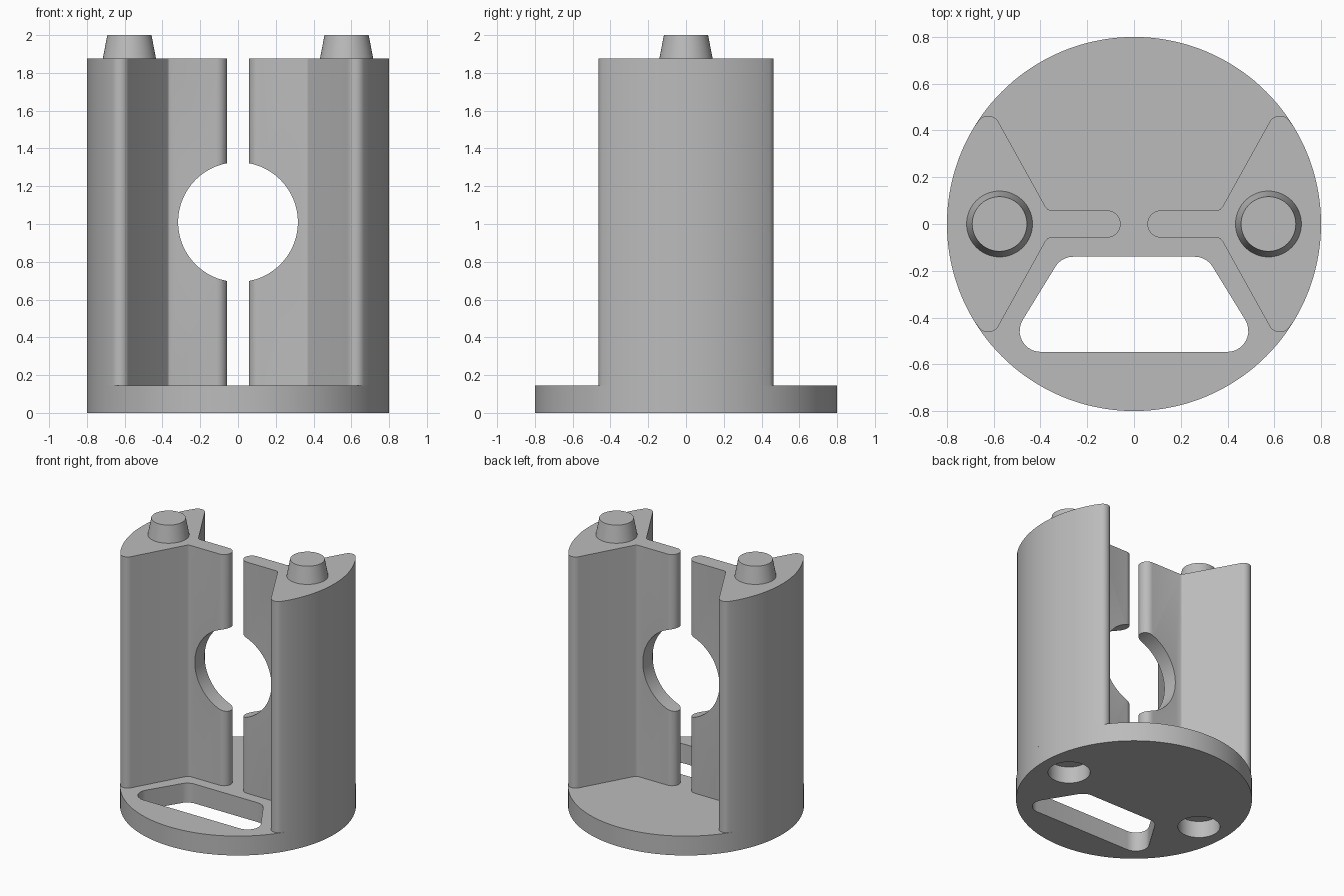
import bpy
import bmesh
import math
from mathutils import Vector

cube = bpy.data.objects.get("Cube")
if cube:
    bpy.data.objects.remove(cube, do_unlink=True)

RADIUS, FLOOR, TOP, PEG_X = 0.8, 0.145, 1.875, 0.575

grey = bpy.data.materials.new("plain_grey")
grey.use_nodes = True
colour = (0.5, 0.5, 0.5, 1)
grey.diffuse_color = colour
grey.node_tree.nodes["Principled BSDF"].inputs["Base Color"].default_value = colour


def arc(cx, cy, r, start, end, n):
    """Points along an arc, angles in degrees."""
    angles = [math.radians(start + (end - start) * i / n) for i in range(n + 1)]
    return [(cx + r * math.cos(a), cy + r * math.sin(a)) for a in angles]


def rounded(corners, r, n=10):
    """Closed outline with every corner filleted."""
    out = []
    for i, corner in enumerate(corners):
        p = Vector(corner)
        u = (Vector(corners[i - 1]) - p).normalized()
        v = (Vector(corners[(i + 1) % len(corners)]) - p).normalized()
        half = u.angle(v) / 2
        centre = p + (u + v).normalized() * r / math.sin(half)
        a = p + u * r / math.tan(half) - centre
        b = p + v * r / math.tan(half) - centre
        sweep = math.atan2(a.x * b.y - a.y * b.x, a.dot(b))
        start = math.degrees(math.atan2(a.y, a.x))
        out += arc(centre.x, centre.y, r, start, start + math.degrees(sweep), n)
    return out


def prism(name, outline, z0, z1):
    """Extrude a flat outline upwards."""
    bm = bmesh.new()
    face = bm.faces.new([bm.verts.new((x, y, z0)) for x, y in outline])
    side = bmesh.ops.extrude_face_region(bm, geom=[face])["geom"]
    verts = [v for v in side if isinstance(v, bmesh.types.BMVert)]
    bmesh.ops.translate(bm, vec=(0, 0, z1 - z0), verts=verts)
    bmesh.ops.recalc_face_normals(bm, faces=bm.faces)
    mesh = bpy.data.meshes.new(name)
    bm.to_mesh(mesh)
    bm.free()
    mesh.materials.append(grey)
    obj = bpy.data.objects.new(name, mesh)
    bpy.context.collection.objects.link(obj)
    return obj


def select(obj):
    bpy.ops.object.select_all(action="DESELECT")
    obj.select_set(True)
    bpy.context.view_layer.objects.active = obj


def cut(obj, cutter):
    """Subtract the cutter and discard it."""
    select(obj)
    mod = obj.modifiers.new("cut", "BOOLEAN")
    mod.operation, mod.solver, mod.object = "DIFFERENCE", "EXACT", cutter
    bpy.ops.object.modifier_apply(modifier=mod.name)
    bpy.data.objects.remove(cutter, do_unlink=True)


def smooth(obj):
    select(obj)
    bpy.ops.object.shade_smooth_by_angle(angle=math.radians(25))


# Round base with a rounded trapezoid slot at the front and two blind sockets
base = prism("base_plate", arc(0, 0, RADIUS, 0, 357.5, 143), 0, FLOOR)
slot = [(0.31, -0.14), (-0.31, -0.14), (-0.56, -0.547), (0.56, -0.547)]
cut(base, prism("slot_cutter", rounded(slot, 0.09), -0.1, 0.3))
for side in (-1, 1):
    socket = arc(side * PEG_X, 0, 0.143, 0, 354, 59)
    cut(base, prism("socket_cutter", socket, -0.1, 0.125))
smooth(base)

# Upper half of the pillar section: web end, web corner, flared flank, rounded tip
upper = arc(0.115, 0, 0.058, 180, 90, 8)
upper += [(0.355, 0.058), (0.368, 0.062), (0.378, 0.073)]
upper += arc(0.624, 0.413, 0.05, 151, 33.5, 10)
upper += arc(0, 0, RADIUS, 33.5, 0, 14)[1:]
section = upper + [(x, -y) for x, y in upper[-2:0:-1]]

for side, label in ((1, "left"), (-1, "right")):
    outline = [(side * x, y) for x, y in section]
    pillar = prism(label + "_pillar", outline, FLOOR, TOP)

    # Round opening through the web
    bore = prism("bore_cutter", arc(0, 0, 0.317, 0, 357, 119), -0.3, 0.3)
    bore.location.z = 1.01
    bore.rotation_euler.x = math.pi / 2
    bpy.context.view_layer.update()
    cut(pillar, bore)
    smooth(pillar)

    # Tapered locating peg
    bpy.ops.mesh.primitive_cone_add(vertices=64, radius1=0.141, radius2=0.117,
                                    depth=2 - TOP,
                                    location=(side * PEG_X, 0, (2 + TOP) / 2))
    peg = bpy.context.object
    peg.name = label + "_peg"
    peg.data.materials.append(grey)
    smooth(peg)
